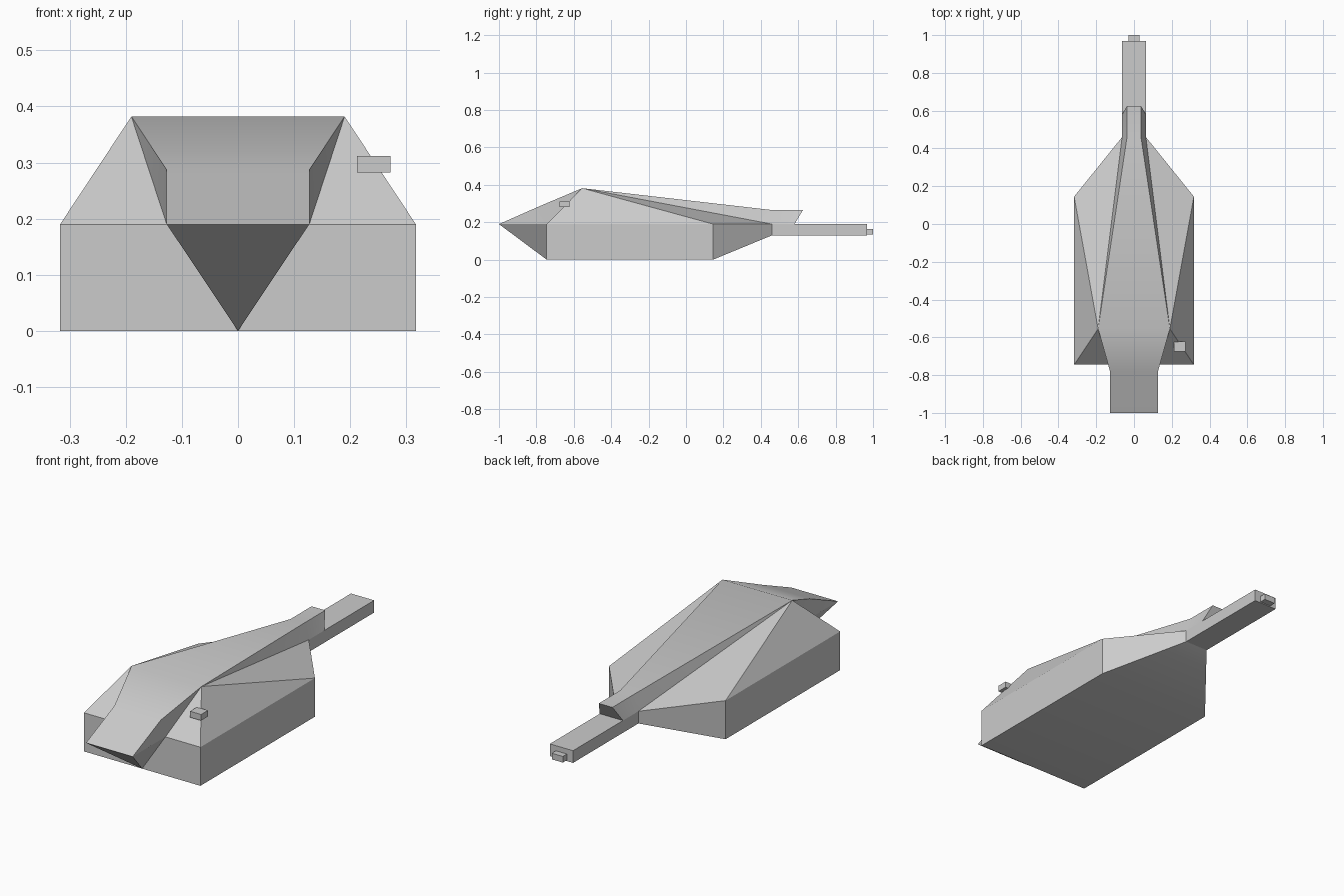
import bpy, bmesh, math

default = bpy.data.objects.get("Cube")
if default:
    bpy.data.objects.remove(default)

grey = bpy.data.materials.new("plain grey")
grey.use_nodes = True
colour = (0.6, 0.6, 0.6, 1)
grey.diffuse_color = colour
grey.node_tree.nodes["Principled BSDF"].inputs["Base Color"].default_value = colour


def finish(name, bm):
    bmesh.ops.recalc_face_normals(bm, faces=bm.faces)
    mesh = bpy.data.meshes.new(name)
    bm.to_mesh(mesh)
    bm.free()
    mesh.materials.append(grey)
    obj = bpy.data.objects.new(name, mesh)
    bpy.context.collection.objects.link(obj)
    return obj


def box(name, low, high):
    bm = bmesh.new()
    bmesh.ops.create_cube(bm, size=1)
    for v in bm.verts:
        v.co = [h if c > 0 else l for c, l, h in zip(v.co, low, high)]
    return finish(name, bm)


# Key points of one half of the faceted body
points = {
    "front_low": (0.317, -0.745, 0), "front_rim": (0.317, -0.745, 0.19),
    "rear_low": (0.317, 0.145, 0), "rear_rim": (0.317, 0.145, 0.19),
    "tail_low": (0.063, 0.46, 0.13), "tail_rim": (0.063, 0.46, 0.19),
    "spine": (0.037, 0.46, 0.265), "spine_tip": (0.037, 0.625, 0.265),
    "spine_foot": (0.063, 0.58, 0.19),
    "peak": (0.19, -0.555, 0.382), "brow": (0.127, -0.78, 0.287),
    "nose": (0.127, -1, 0.19), "nose_root": (0.127, -0.745, 0.19),
    "keel": (0, -0.745, 0),
}
# Faces repeated on both sides
side_faces = [
    "front_low rear_low rear_rim front_rim",
    "rear_low tail_low tail_rim rear_rim",
    "front_rim rear_rim peak", "rear_rim tail_rim peak",
    "tail_rim spine peak", "tail_rim spine_foot spine_tip spine",
    "front_rim peak nose_root", "front_low front_rim nose_root keel",
    "peak brow nose_root", "brow nose nose_root", "nose keel nose_root",
]
# Strips that run across the middle from one side to the other
cross_faces = [
    ("peak", "spine"), ("spine", "spine_tip"), ("spine_tip", "spine_foot"),
    ("spine_foot", "tail_rim"), ("tail_rim", "tail_low"),
    ("tail_low", "rear_low"), ("rear_low", "front_low"),
    ("peak", "brow"), ("brow", "nose"), ("nose", "keel"),
]

bm = bmesh.new()
left = {n: bm.verts.new(p) for n, p in points.items()}
right = {n: left[n] if x == 0 else bm.verts.new((-x, y, z))
         for n, (x, y, z) in points.items()}
for side in (left, right):
    for names in side_faces:
        bm.faces.new([side[n] for n in names.split()])
for a, b in cross_faces:
    ring = [left[a], left[b], right[b], right[a]]
    if (a, b) == ("rear_low", "front_low"):
        ring.insert(2, left["keel"])
    bm.faces.new(list(dict.fromkeys(ring)))
body = finish("body", bm)

# Soft bends along the roof and belly, crisp elsewhere
bpy.ops.object.select_all(action="DESELECT")
body.select_set(True)
bpy.context.view_layer.objects.active = body
bpy.ops.object.shade_smooth_by_angle(angle=math.radians(30))

# Tail beam, its end block and the small block on the front slope
box("tail_beam", (-0.063, 0.46, 0.13), (0.063, 0.968, 0.19))
box("tail_end_block", (-0.03, 0.968, 0.135), (0.03, 1, 0.165))
box("front_block", (0.212, -0.675, 0.282), (0.272, -0.622, 0.312))
